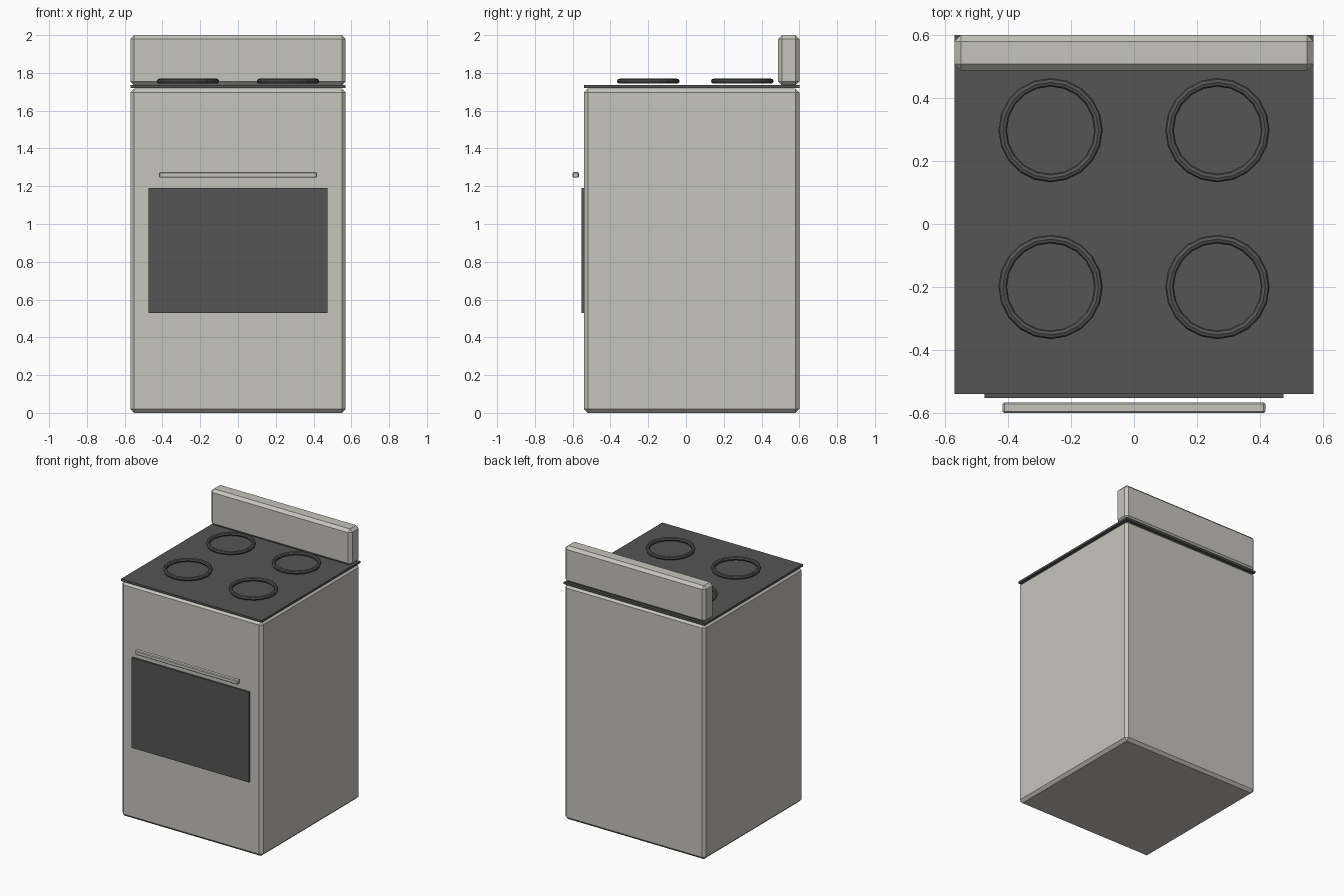
import bpy
from mathutils import Vector

if "Cube" in bpy.data.objects:
    bpy.data.objects.remove(bpy.data.objects["Cube"], do_unlink=True)


def make_material(name, color):
    mat = bpy.data.materials.new(name)
    mat.use_nodes = True
    mat.diffuse_color = color
    mat.node_tree.nodes["Principled BSDF"].inputs["Base Color"].default_value = color
    return mat


enamel = make_material("warm grey enamel", (0.56, 0.55, 0.51, 1))
black = make_material("dark glass", (0.09, 0.09, 0.09, 1))


def box(name, low, high, mat, bevel=0):
    """Box between two corners, with optional flat chamfers."""
    low, high = Vector(low), Vector(high)
    bpy.ops.mesh.primitive_cube_add(size=1, location=(low + high) / 2)
    obj = bpy.context.object
    obj.name = name
    obj.scale = high - low
    bpy.ops.object.transform_apply(location=False, rotation=False, scale=True)
    obj.data.materials.append(mat)
    if bevel:
        mod = obj.modifiers.new("chamfer", "BEVEL")
        mod.width = bevel
        mod.segments = 1
    return obj


# Cabinet, cooktop and rear panel
box("cabinet", (-0.57, -0.54, 0), (0.57, 0.6, 1.717), enamel, 0.02)
box("cooktop", (-0.57, -0.54, 1.72), (0.57, 0.6, 1.735), black)
box("rear_panel", (-0.57, 0.488, 1.735), (0.57, 0.6, 2), enamel, 0.02)

# Oven door glass and handle
box("oven_window", (-0.475, -0.553, 0.53), (0.475, -0.535, 1.19), black)
box("oven_handle", (-0.417, -0.6, 1.245), (0.417, -0.567, 1.275), enamel, 0.005)

# Four burner rings
for depth, y in (("front", -0.2), ("back", 0.298)):
    for side, x in (("left", 0.265), ("right", -0.265)):
        bpy.ops.mesh.primitive_torus_add(
            major_radius=0.152, minor_radius=0.0135, major_segments=20,
            minor_segments=8, location=(x, y, 1.756))
        ring = bpy.context.object
        ring.name = f"{depth}_{side}_burner"
        ring.data.materials.append(black)
